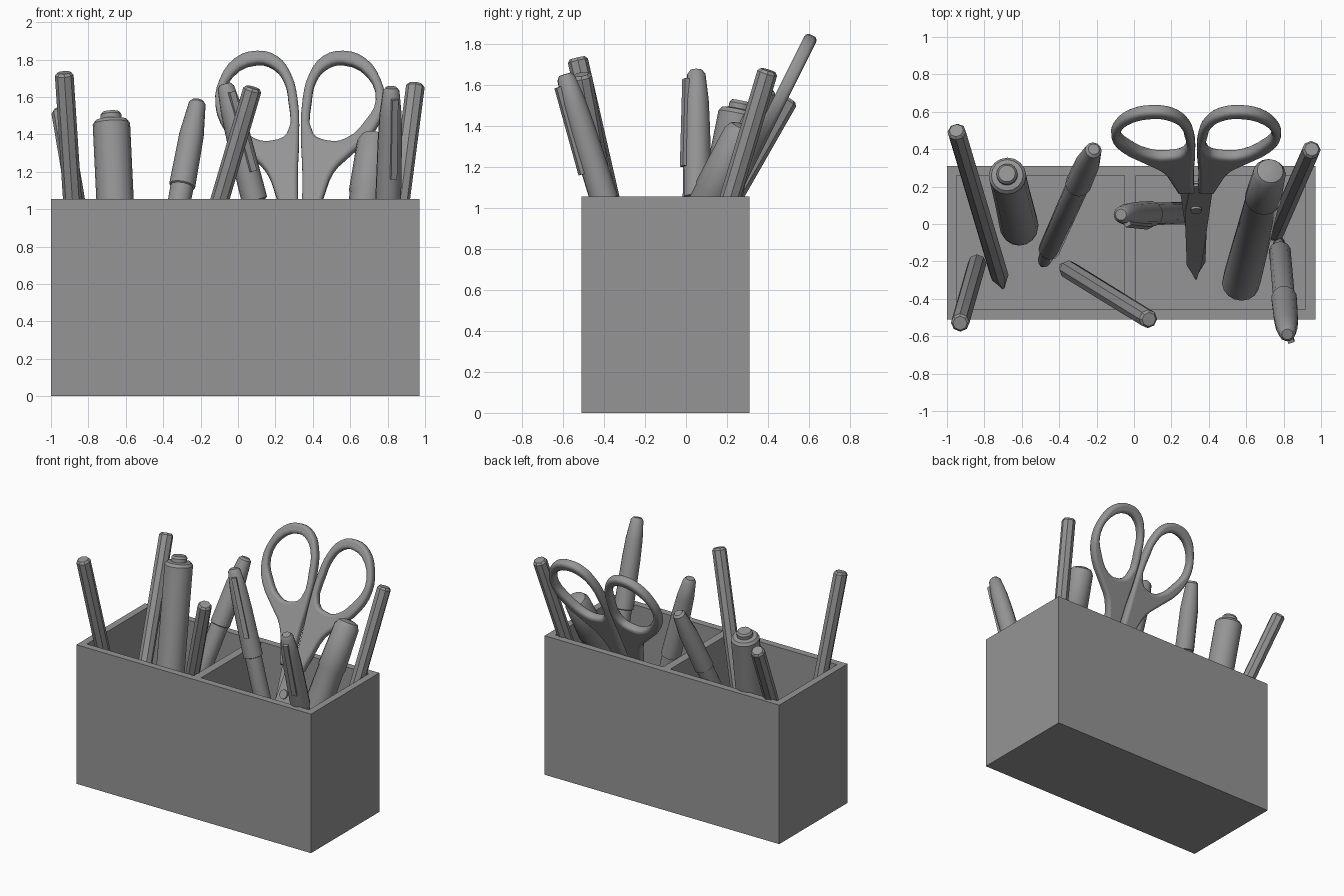
import bpy, bmesh
from math import cos, sin, tau, radians
from mathutils import Vector, Matrix

old = bpy.data.objects.get("Cube")
if old:
    bpy.data.objects.remove(old, do_unlink=True)

GREY = (0.3, 0.3, 0.3, 1)
mat = bpy.data.materials.new("plain grey")
mat.use_nodes = True
mat.diffuse_color = GREY
mat.node_tree.nodes["Principled BSDF"].inputs["Base Color"].default_value = GREY


def finish(obj, smooth=True):
    obj.data.materials.append(mat)
    bpy.ops.object.select_all(action="DESELECT")
    obj.select_set(True)
    bpy.context.view_layer.objects.active = obj
    if obj.type == "CURVE":
        bpy.ops.object.convert(target="MESH")
        obj = bpy.context.view_layer.objects.active
    if smooth:
        bpy.ops.object.shade_smooth_by_angle(angle=radians(35))


def add_mesh(name, bm, matrix=Matrix(), smooth=True):
    bmesh.ops.recalc_face_normals(bm, faces=bm.faces[:])
    me = bpy.data.meshes.new(name)
    bm.to_mesh(me)
    bm.free()
    obj = bpy.data.objects.new(name, me)
    obj.matrix_world = matrix
    bpy.context.collection.objects.link(obj)
    finish(obj, smooth)


# Two-compartment box
x0, x1, y0, y1, height, wall = -1.0, 0.97, -0.51, 0.31, 1.055, 0.052
div0, div1 = -0.05, 0.012
bm = bmesh.new()
bmesh.ops.create_cube(bm, size=1, matrix=Matrix.Translation(
    ((x0 + x1) / 2, (y0 + y1) / 2, height / 2)) @ Matrix.Diagonal((x1 - x0, y1 - y0, height, 1)))
cuts = [((x, 0, 0), (1, 0, 0)) for x in (x0 + wall, div0, div1, x1 - wall)]
cuts += [((0, y, 0), (0, 1, 0)) for y in (y0 + wall, y1 - wall)]
for co, no in cuts:
    bmesh.ops.bisect_plane(bm, geom=bm.verts[:] + bm.edges[:] + bm.faces[:], plane_co=co, plane_no=no)


def is_opening(face):
    c = face.calc_center_median()
    inside_x = x0 + wall < c.x < div0 or div1 < c.x < x1 - wall
    return c.z > height - 0.01 and inside_x and y0 + wall < c.y < y1 - wall


openings = [f for f in bm.faces if is_opening(f)]
ext = bmesh.ops.extrude_discrete_faces(bm, faces=openings)["faces"]
# Join each floor to its rim with walls
for floor in ext:
    rim = [bm.verts.new(v.co) for v in floor.verts]
    for v in floor.verts:
        v.co.z = wall
    fv = list(floor.verts)
    n = len(fv)
    have = {frozenset(v.index for v in f.verts) for f in bm.faces}
    if all(len(e.link_faces) == 1 for e in floor.edges):
        for i in range(n):
            bm.faces.new((rim[i], rim[(i + 1) % n], fv[(i + 1) % n], fv[i]))
    else:
        for v in rim:
            bm.verts.remove(v)
bmesh.ops.remove_doubles(bm, verts=bm.verts[:], dist=0.0005)
add_mesh("organizer_box", bm, smooth=False)


# Turned rods: local z runs from the bottom to the top, local x faces a given way
def rod_frame(top, bottom, facing):
    top, bottom = Vector(top), Vector(bottom)
    z = (top - bottom).normalized()
    f = Vector(facing)
    x = (f - z * f.dot(z)).normalized()
    rot = Matrix((x, z.cross(x), z)).transposed().to_4x4()
    return Matrix.Translation(bottom) @ rot, (top - bottom).length


def rod(name, top, bottom, head, tail, sides, facing=(0, -1, 0)):
    """head: (depth below top, radius); tail: (height above bottom, radius)."""
    matrix, length = rod_frame(top, bottom, facing)
    profile = [(length - d, r) for d, r in head] + list(tail)
    bm = bmesh.new()
    rings = [[bm.verts.new((r * cos(tau * i / sides), r * sin(tau * i / sides), h))
              for i in range(sides)] for h, r in profile]
    for a, b in zip(rings, rings[1:]):
        for i in range(sides):
            j = (i + 1) % sides
            bm.faces.new((a[i], a[j], b[j], b[i]))
    bm.faces.new(rings[0])
    bm.faces.new(rings[-1])
    add_mesh(name, bm, matrix)
    return matrix, length


# Pencils
PENCILS = {
    "pencil_front_left": ((-0.93, -0.53, 1.73), (-0.83, -0.18, 0.2)),
    "pencil_back_left": ((-0.95, 0.5, 1.53), (-0.7, -0.34, 0.06)),
    "pencil_front_middle": ((0.08, -0.51, 1.65), (-0.39, -0.22, 0.06)),
    "pencil_back_right": ((0.95, 0.4, 1.67), (0.74, -0.08, 0.06)),
}
for name, (top, bottom) in PENCILS.items():
    rod(name, top, bottom, [(0, 0.038), (0.015, 0.05)], [(0.14, 0.05), (0, 0.008)], 8)

# Wide markers
rod("marker_left", (-0.68, 0.27, 1.52), (-0.61, -0.03, 0.06),
    [(0, 0.045), (0.015, 0.056), (0.04, 0.056), (0.045, 0.085), (0.065, 0.1), (0.6, 0.1)],
    [(0.12, 0.105), (0.06, 0.1), (0, 0.07)], 16)
rod("marker_right", (0.73, 0.29, 1.4), (0.57, -0.32, 0.15),
    [(0, 0.03), (0.015, 0.07), (0.05, 0.088), (0.35, 0.098), (0.36, 0.092)],
    [(0.1, 0.102), (0, 0.1)], 16)

# Slim highlighter
rod("highlighter", (-0.215, 0.4, 1.58), (-0.49, -0.22, 0.08),
    [(0, 0.03), (0.015, 0.045), (0.2, 0.066), (0.5, 0.07), (0.505, 0.062)],
    [(0.22, 0.058), (0.2, 0.045), (0.06, 0.035), (0, 0.012)], 12)

# Capped pens with clips
PENS = {
    "pen_middle": ((-0.07, 0.05, 1.67), (0.34, 0.06, 0.06), (0.5, -1, 0)),
    "pen_right": ((0.82, -0.59, 1.65), (0.775, -0.09, 0.06), (0.35, -1, 0)),
}
for name, (top, bottom, facing) in PENS.items():
    matrix, length = rod(name, top, bottom,
                         [(0, 0.03), (0.02, 0.045), (0.15, 0.06), (0.3, 0.066), (0.64, 0.07), (0.645, 0.06)],
                         [(0.2, 0.06), (0.14, 0.04), (0.03, 0.03), (0, 0.01)], 12, facing)
    bm = bmesh.new()
    bmesh.ops.create_cube(bm, size=1, matrix=Matrix.Translation((0.07, 0, length - 0.27))
                          @ Matrix.Diagonal((0.028, 0.034, 0.44, 1)))
    for v in bm.verts:
        if v.co.z > length - 0.2:
            v.co.x -= 0.016
    add_mesh(name + "_clip", bm, matrix)

# Scissors: drawn flat around their centre line, then leaned back
CENTRE, LEAN = 0.332, 0.5
normal = Vector((0, -1, LEAN)).normalized()
lean = Matrix(((1, 0, 0, CENTRE),
               (0, LEAN, normal.y, 0.61 - LEAN * 1.83),
               (0, 1, normal.z, 0),
               (0, 0, 0, 1)))
OUTER = [(0.01, 0.98), (0.012, 1.2), (0.005, 1.38), (0.013, 1.58), (0.05, 1.72), (0.12, 1.81), (0.23, 1.84),
         (0.35, 1.8), (0.43, 1.69), (0.453, 1.56), (0.4, 1.42), (0.27, 1.29), (0.18, 1.2),
         (0.125, 1.06), (0.095, 0.97)]
HOLE = [(0.23, 1.775), (0.14, 1.75), (0.085, 1.68), (0.063, 1.58), (0.07, 1.4), (0.15, 1.36),
        (0.24, 1.37), (0.35, 1.47), (0.405, 1.58), (0.36, 1.71)]


def flat_shape(name, outlines, side, thickness, bevel, smooth, offset=0):
    cu = bpy.data.curves.new(name, "CURVE")
    cu.dimensions, cu.fill_mode = "2D", "BOTH"
    cu.extrude, cu.bevel_depth, cu.bevel_resolution = thickness, bevel, 2
    cu.offset, cu.resolution_u = -bevel, 3
    for pts in outlines:
        sp = cu.splines.new("BEZIER")
        sp.bezier_points.add(len(pts) - 1)
        sp.use_cyclic_u = True
        for bp, (x, z) in zip(sp.bezier_points, pts):
            bp.co = (side * x, z, 0)
            kind = "AUTO" if smooth and z > 1 else "VECTOR"
            bp.handle_left_type = bp.handle_right_type = kind
    obj = bpy.data.objects.new(name, cu)
    obj.matrix_world = lean @ Matrix.Translation((0, 0, offset))
    bpy.context.collection.objects.link(obj)
    finish(obj)


BLADE = [(-0.03, 1.04), (-0.06, 0.75), (-0.05, 0.2), (0, 0.04), (0.03, 0.2), (0.085, 0.95), (0.08, 1.04)]
for label, side in (("left", 1), ("right", -1)):
    flat_shape("scissor_handle_" + label, [OUTER, HOLE], side, 0.012, 0.02, True)
    flat_shape("scissor_blade_" + label, [BLADE], side, 0.008, 0, False, offset=0.009 * side)
bm = bmesh.new()
bmesh.ops.create_cone(bm, cap_ends=True, segments=12, radius1=0.03, radius2=0.03, depth=0.06)
add_mesh("scissor_pivot", bm, lean @ Matrix.Translation((0, 0.8, 0)))
